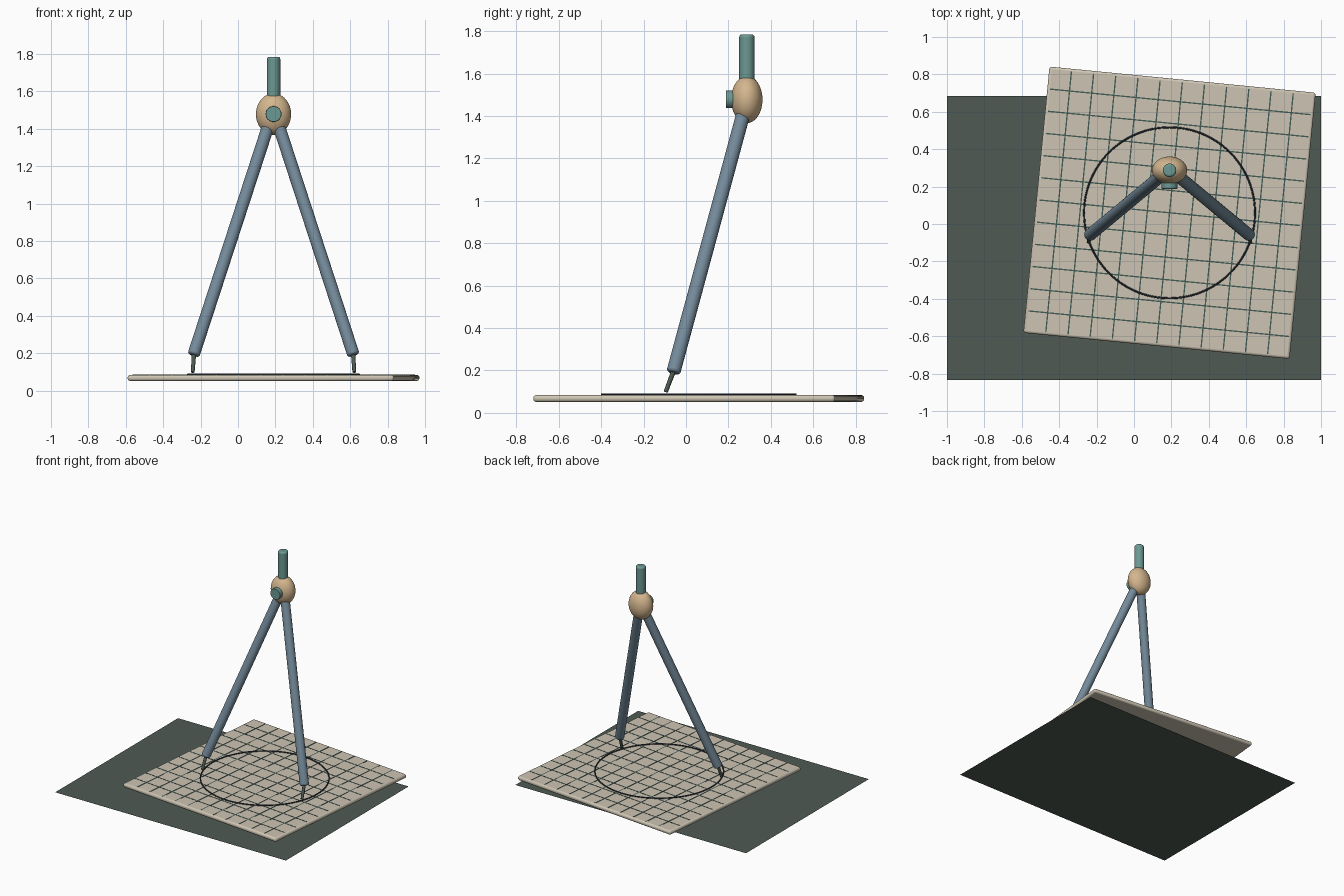
import bpy, math
from mathutils import Vector

if "Cube" in bpy.data.objects:
    bpy.data.objects.remove(bpy.data.objects["Cube"])

CX, CY = 0.19, 0.06            # centre of the board and drawn circle
TILT = math.radians(-5.6)      # board rotation
TOP = 0.084                    # board top surface


def material(name, r, g, b):
    def lin(c):
        c /= 255
        return c / 12.92 if c <= 0.04045 else ((c + 0.055) / 1.055) ** 2.4
    m = bpy.data.materials.new(name)
    m.diffuse_color = (lin(r), lin(g), lin(b), 1)
    m.use_nodes = True
    m.node_tree.nodes["Principled BSDF"].inputs["Base Color"].default_value = m.diffuse_color
    return m


GREEN = material("dark green", 78, 90, 82)
CREAM = material("cream", 206, 197, 179)
LINE = material("grid green", 66, 92, 86)
INK = material("ink", 46, 54, 64)
SLATE = material("slate blue", 116, 138, 154)
TEAL = material("teal", 108, 152, 146)
TAN = material("tan", 212, 182, 142)


def finish(name, mat, bevel=0, segments=3, smooth=True):
    ob = bpy.context.object
    ob.name = name
    ob.data.materials.append(mat)
    bpy.ops.object.transform_apply(location=False, rotation=False, scale=True)
    if smooth:
        bpy.ops.object.shade_smooth_by_angle(angle=math.radians(40))
    if bevel:
        mod = ob.modifiers.new("rounded edges", 'BEVEL')
        mod.width, mod.segments, mod.limit_method = bevel, segments, 'ANGLE'
    return ob


def rod(name, a, b, radius, mat, bevel=0, r_end=None):
    a, b = Vector(a), Vector(b)
    d = b - a
    bpy.ops.mesh.primitive_cone_add(
        vertices=32, radius1=radius, radius2=radius if r_end is None else r_end,
        depth=d.length, location=(a + b) / 2,
        rotation=d.to_track_quat('Z', 'Y').to_euler())
    return finish(name, mat, bevel)


def box(name, loc, size, mat, bevel=0, rot=0.0):
    bpy.ops.mesh.primitive_cube_add(size=1, location=loc, rotation=(0, 0, rot))
    bpy.context.object.scale = size
    return finish(name, mat, bevel, smooth=bevel > 0)


# Flat mat underneath
bpy.ops.mesh.primitive_plane_add(size=1, location=(0, -0.075, 0))
bpy.context.object.scale = (2, 1.52, 1)
finish("ground_mat", GREEN, smooth=False)

# Floating board with rounded rim
SIDE = 1.43
box("board", (CX, CY, TOP - 0.016), (SIDE, SIDE, 0.032), CREAM, 0.013, TILT)

# Grid lines across the board
for i in range(-5, 6):
    off = i * SIDE / 12
    c, s = math.cos(TILT), math.sin(TILT)
    box("grid_line_long", (CX + off * c, CY + off * s, TOP),
        (0.007, SIDE - 0.03, 0.003), LINE, rot=TILT)
    box("grid_line_cross", (CX - off * s, CY + off * c, TOP),
        (SIDE - 0.03, 0.007, 0.003), LINE, rot=TILT)

# Drawn circle
bpy.ops.mesh.primitive_torus_add(
    location=(CX, CY, TOP + 0.003), major_radius=0.457, minor_radius=0.005,
    major_segments=96, minor_segments=8)
finish("drawn_circle", INK)

# Two mirrored legs with thin points
for side, label in ((-1, "left"), (1, "right")):
    rod(label + "_leg", (CX + side * 0.428, -0.06, 0.19),
        (CX + side * 0.03, 0.27, 1.41), 0.033, SLATE, 0.012)
    rod(label + "_point", (CX + side * 0.424, -0.05, 0.22),
        (CX + side * 0.432, -0.096, 0.098), 0.012, GREEN, 0.003, 0.01)

# Oval hinge hub
bpy.ops.mesh.primitive_uv_sphere_add(
    segments=40, ring_count=24, radius=1, location=(CX, 0.287, 1.478))
bpy.context.object.scale = (0.094, 0.074, 0.111)
finish("hinge_hub", TAN)

# Front knob and top handle
rod("hinge_knob", (CX, 0.24, 1.479), (CX, 0.188, 1.479), 0.042, TEAL, 0.003)
rod("handle", (CX, 0.287, 1.5), (CX, 0.287, 1.785), 0.036, TEAL, 0.012)
